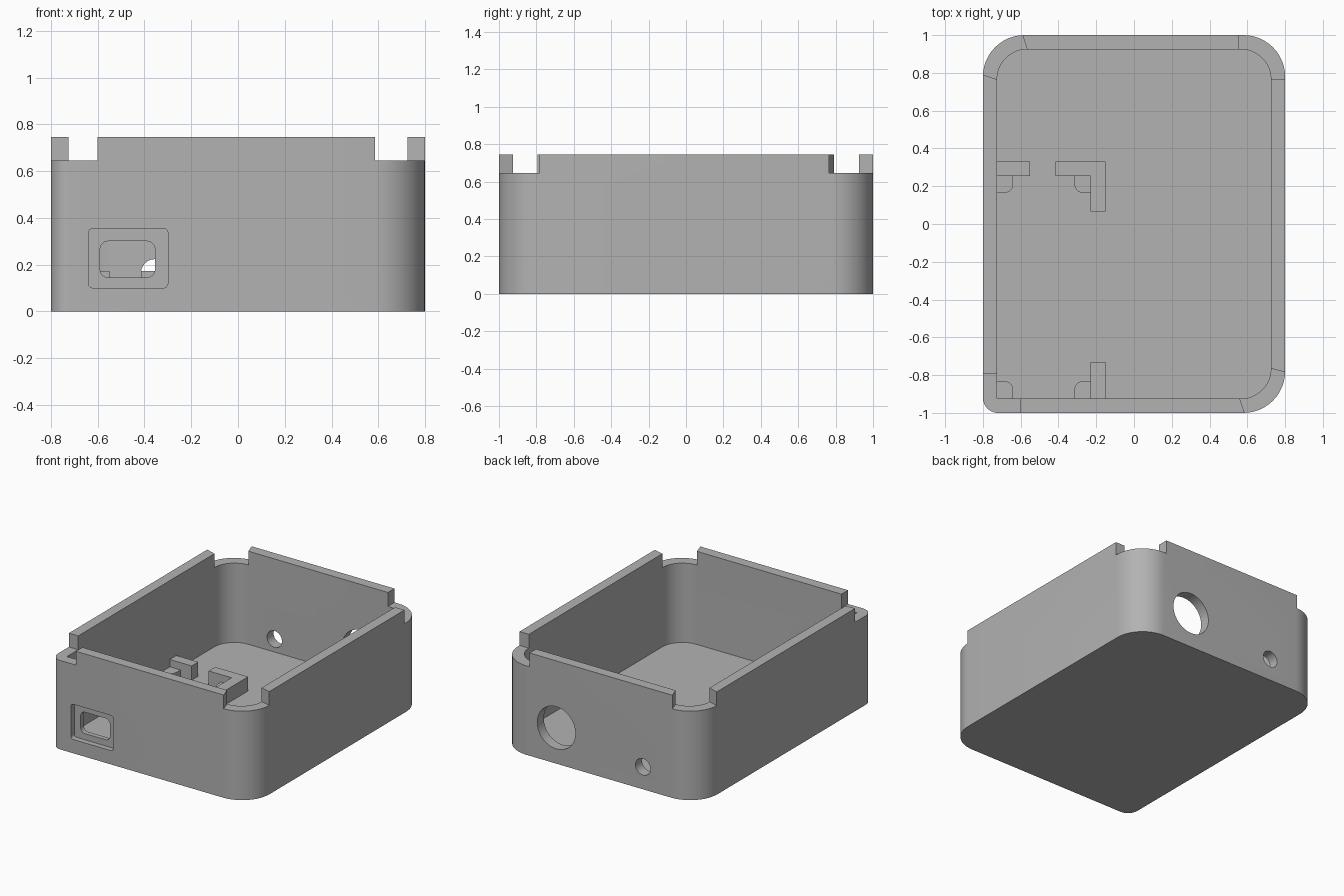
import bpy, bmesh
from math import cos, sin, pi
from mathutils import Vector

cube = bpy.data.objects.get("Cube")
if cube:
    bpy.data.objects.remove(cube, do_unlink=True)

grey = bpy.data.materials.new("plain grey")
grey.use_nodes = True
grey.diffuse_color = (0.448, 0.448, 0.448, 1)
grey.node_tree.nodes["Principled BSDF"].inputs["Base Color"].default_value = grey.diffuse_color

WALL, FLOOR, RIM, TOP = 0.075, 0.07, 0.645, 0.745


def rounded(x0, x1, y0, y1, radii, steps=12):
    """Rectangle outline; radii run counter-clockwise from the low corner."""
    pts = []
    corners = [(x0, y0, 1, 1), (x1, y0, -1, 1), (x1, y1, -1, -1), (x0, y1, 1, -1)]
    for i, ((x, y, sx, sy), r) in enumerate(zip(corners, radii)):
        if r == 0:
            pts.append((x, y))
            continue
        for k in range(steps + 1):
            a = pi + i * pi / 2 + k / steps * pi / 2
            pts.append((x + sx * r + r * cos(a), y + sy * r + r * sin(a)))
    return pts


def prism(name, pts, lo, hi, upright=False):
    """Extrude an outline along z, or along y when upright."""
    bm = bmesh.new()
    verts = [bm.verts.new((u, lo, v) if upright else (u, v, lo)) for u, v in pts]
    face = bm.faces.new(verts)
    ext = bmesh.ops.extrude_face_region(bm, geom=[face])
    moved = [g for g in ext["geom"] if isinstance(g, bmesh.types.BMVert)]
    offset = Vector((0, hi - lo, 0)) if upright else Vector((0, 0, hi - lo))
    bmesh.ops.translate(bm, verts=moved, vec=offset)
    bmesh.ops.recalc_face_normals(bm, faces=bm.faces)
    mesh = bpy.data.meshes.new(name)
    bm.to_mesh(mesh)
    bm.free()
    mesh.materials.append(grey)
    ob = bpy.data.objects.new(name, mesh)
    bpy.context.collection.objects.link(ob)
    return ob


def activate(ob):
    bpy.ops.object.select_all(action='DESELECT')
    ob.select_set(True)
    bpy.context.view_layer.objects.active = ob


def cut(ob, cutter):
    cutter.hide_render = True
    mod = ob.modifiers.new("cut", 'BOOLEAN')
    mod.operation, mod.solver, mod.object = 'DIFFERENCE', 'EXACT', cutter
    activate(ob)
    bpy.ops.object.modifier_apply(modifier=mod.name)
    bpy.data.objects.remove(cutter, do_unlink=True)


def circle(x, z, r, n=48):
    return [(x + r * cos(2 * pi * k / n), z + r * sin(2 * pi * k / n)) for k in range(n)]


# Open case: three large round corners and one tight corner
case = prism("case", rounded(-0.8, 0.8, -1, 1, (0.08, 0.22, 0.22, 0.22)), 0, TOP)
cut(case, prism("cavity", rounded(WALL - 0.8, 0.8 - WALL, WALL - 1, 1 - WALL,
                                  (0, 0.16, 0.16, 0.16)), FLOOR, 1))

# Lowered rim at the corners
notches = [
    [(0.552, -0.9), (0.602, -1.05), (0.85, -1.05), (0.85, -0.798), (0.7, -0.758)],
    [(0.555, 0.9), (0.555, 1.05), (0.85, 1.05), (0.85, 0.765), (0.7, 0.765)],
    [(-0.557, 0.9), (-0.607, 1.05), (-0.85, 1.05), (-0.85, 0.807), (-0.7, 0.757)],
    [(-0.6, -0.9), (-0.6, -1.05), (-0.85, -1.05), (-0.85, -0.795), (-0.7, -0.795)],
]
for outline in notches:
    cut(case, prism("corner_notch", outline, RIM, 1))

# Recessed socket opening in the front wall
cut(case, prism("socket_recess", rounded(-0.64, -0.30, 0.10, 0.355, [0.02] * 4, 6), -1.1, -0.96, True))
cut(case, prism("socket_opening", rounded(-0.59, -0.355, 0.145, 0.30, [0.035] * 4, 6), -1.1, -0.9, True))

# Round holes in the back wall
cut(case, prism("large_hole", circle(0.34, 0.26, 0.153), 0.9, 1.1, True))
cut(case, prism("small_hole", circle(-0.355, 0.163, 0.06), 0.9, 1.1, True))
activate(case)
bpy.ops.object.shade_smooth_by_angle(angle=0.5)

# Rails that hold the circuit board
base, rail_top, post_top = FLOOR - 0.01, 0.173, 0.12
prism("back_rail", rounded(-0.73, -0.55, 0.255, 0.33, [0] * 4), base, rail_top)
prism("corner_rail", [(-0.415, 0.255), (-0.23, 0.255), (-0.23, 0.065), (-0.15, 0.065),
                      (-0.15, 0.33), (-0.415, 0.33)], base, rail_top)
prism("front_rail", rounded(-0.23, -0.15, -0.93, -0.73, [0] * 4), base, rail_top)

# Low posts under the board, each with one round corner
for x0, x1, right in ((-0.73, -0.64, False), (-0.315, -0.225, True)):
    for y0, y1, back in ((-0.93, -0.832, False), (0.165, 0.26, True)):
        radii = [0] * 4
        radii[(0 if right else 1) if back else (3 if right else 2)] = 0.045
        post = prism("board_post", rounded(x0, x1, y0, y1, radii), base, post_top)
        activate(post)
        bpy.ops.object.shade_smooth_by_angle(angle=0.5)
